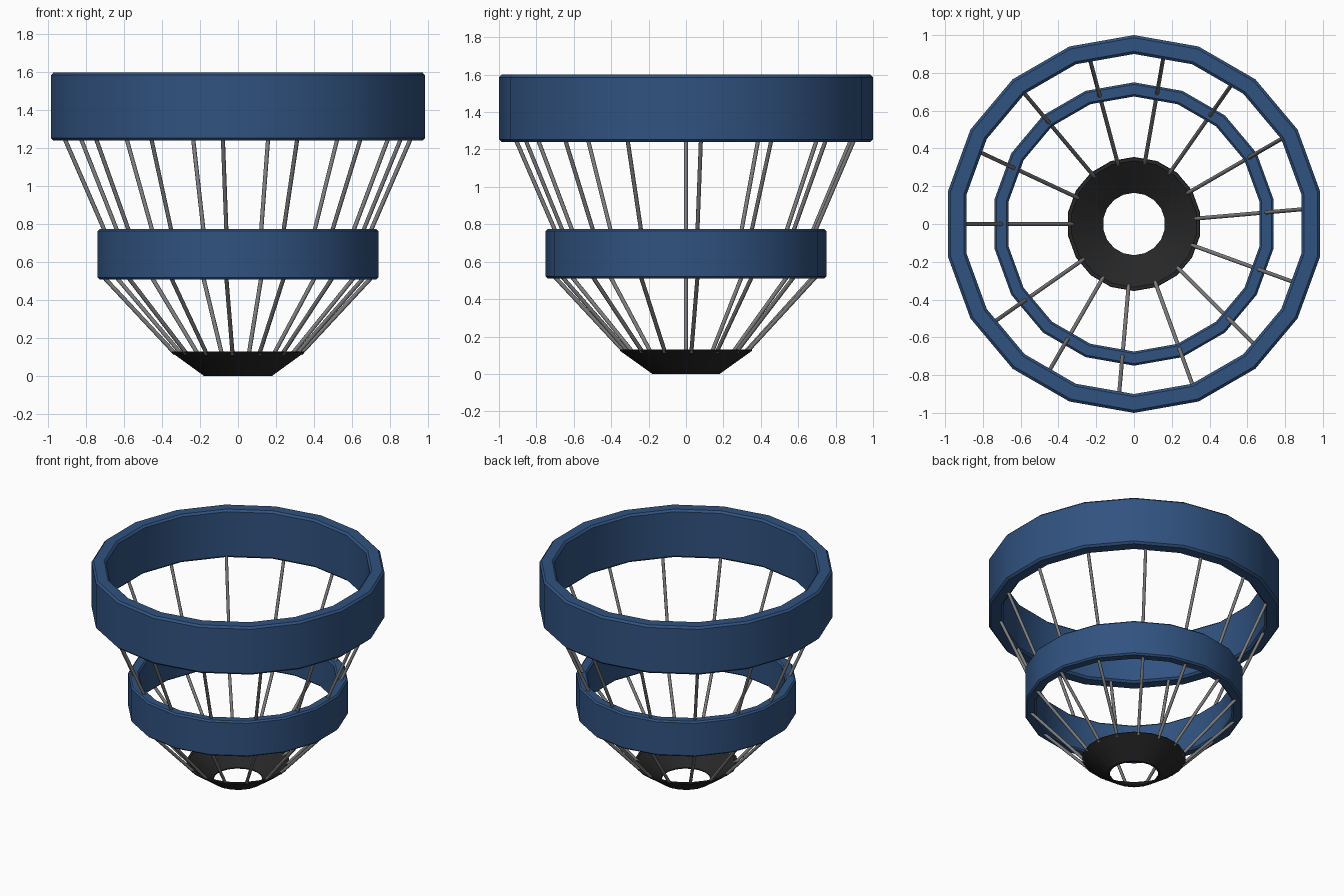
import bpy, bmesh, math
from mathutils import Vector

if "Cube" in bpy.data.objects:
    bpy.data.objects.remove(bpy.data.objects["Cube"])

def material(name, rgb):
    m = bpy.data.materials.new(name)
    m.diffuse_color = (*rgb, 1)
    m.use_nodes = True
    m.node_tree.nodes["Principled BSDF"].inputs["Base Color"].default_value = m.diffuse_color
    return m

blue = material("navy_blue", (0.03, 0.085, 0.215))
black = material("near_black", (0.02, 0.02, 0.02))
steel = material("steel_grey", (0.2, 0.2, 0.2))

def finish(bm, name, mat, angle=30):
    bmesh.ops.recalc_face_normals(bm, faces=bm.faces)
    me = bpy.data.meshes.new(name)
    bm.to_mesh(me)
    bm.free()
    ob = bpy.data.objects.new(name, me)
    bpy.context.collection.objects.link(ob)
    me.materials.append(mat)
    bpy.ops.object.select_all(action='DESELECT')
    ob.select_set(True)
    bpy.context.view_layer.objects.active = ob
    bpy.ops.object.shade_smooth_by_angle(angle=math.radians(angle))
    return ob

def revolve(name, profile, mat, sides=18):
    """Closed (radius, z) profile turned around z, with a corner on +y."""
    bm = bmesh.new()
    rows = []
    for i in range(sides):
        a = math.pi / 2 + 2 * math.pi * i / sides
        rows.append([bm.verts.new((r * math.cos(a), r * math.sin(a), z)) for r, z in profile])
    n = len(profile)
    for i in range(sides):
        p, q = rows[i], rows[(i + 1) % sides]
        for j in range(n):
            k = (j + 1) % n
            bm.faces.new((p[j], q[j], q[k], p[k]))
    return finish(bm, name, mat)

def ring_profile(ri, ro, z0, z1, c):
    """Rectangle with chamfered corners."""
    return [(ri + c, z0), (ro - c, z0), (ro, z0 + c), (ro, z1 - c),
            (ro - c, z1), (ri + c, z1), (ri, z1 - c), (ri, z0 + c)]

# Rings
revolve("upper_ring", ring_profile(0.90, 1.0, 1.24, 1.60, 0.014), blue)
revolve("lower_ring", ring_profile(0.675, 0.75, 0.51, 0.775, 0.011), blue)

# Open dish at the bottom
revolve("base_dish", [(0.165, 0.0), (0.18, 0.0), (0.355, 0.125), (0.352, 0.13),
                      (0.335, 0.13), (0.165, 0.008)], black)

# Rods, spaced 25 degrees apart starting from -x
def rods(name, lo, hi, radius=0.011):
    bm = bmesh.new()
    for k in range(14):
        a = math.radians(180 - 25 * k)
        p, q = (Vector((r * math.cos(a), r * math.sin(a), z)) for r, z in (lo, hi))
        d = q - p
        mat = d.to_track_quat('Z', 'Y').to_matrix().to_4x4()
        mat.translation = (p + q) / 2
        bmesh.ops.create_cone(bm, cap_ends=True, segments=10, radius1=radius,
                              radius2=radius, depth=d.length, matrix=mat)
    return finish(bm, name, steel, 40)

rods("lower_rods", (0.33, 0.118), (0.715, 0.53))
rods("upper_rods", (0.695, 0.75), (0.93, 1.29))
